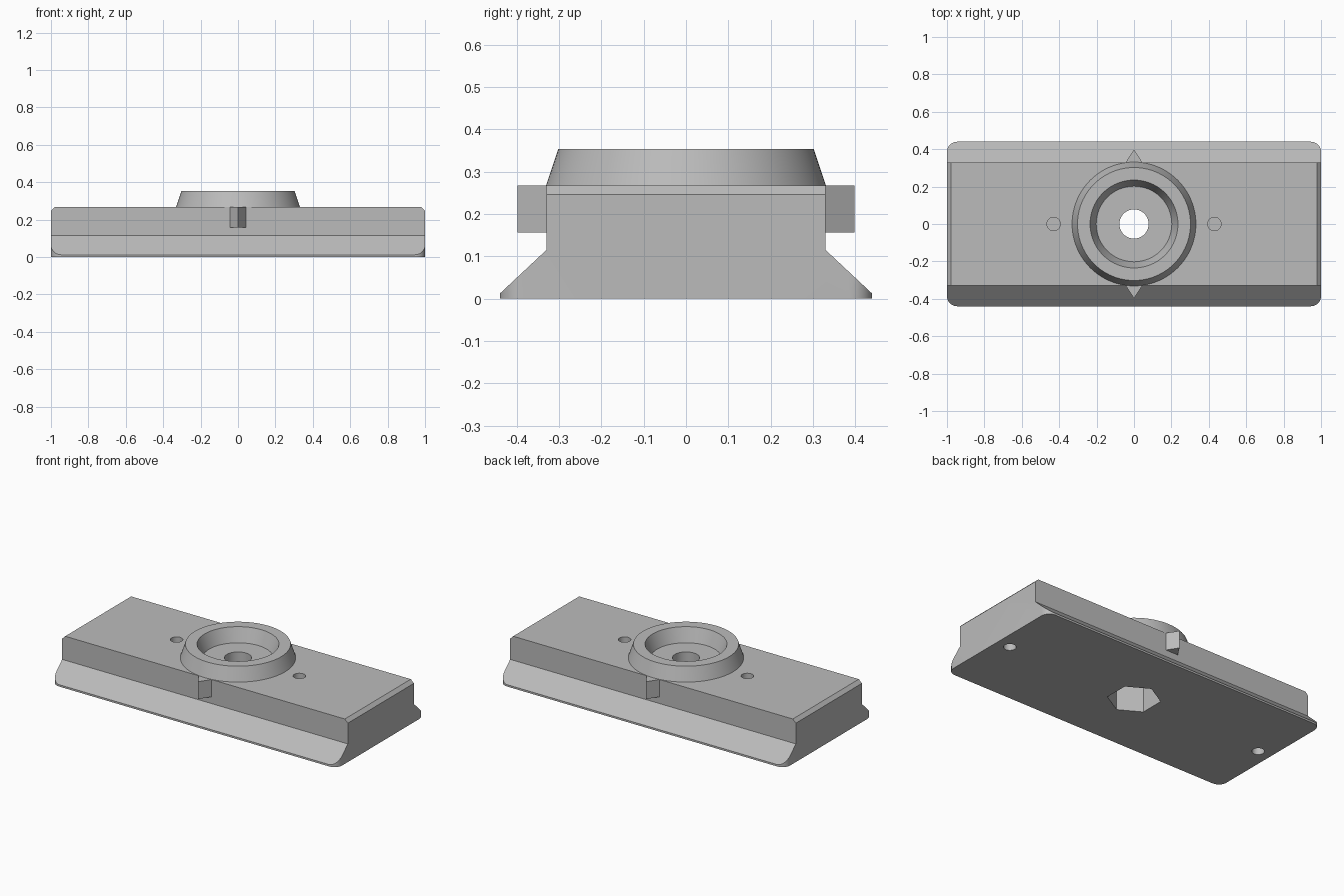
import bpy, bmesh, math

default = bpy.data.objects.get("Cube")
if default:
    bpy.data.objects.remove(default, do_unlink=True)

grey = bpy.data.materials.new("plain grey")
grey.use_nodes = True
COLOUR = (0.5, 0.5, 0.5, 1)
grey.diffuse_color = COLOUR
grey.node_tree.nodes["Principled BSDF"].inputs["Base Color"].default_value = COLOUR

TOP = 0.267        # top of the rail
WAIST = 0.33       # half depth above the flanges
FOOT = 0.44        # half depth at the flanges


def finish(name, bm):
    bmesh.ops.recalc_face_normals(bm, faces=bm.faces)
    mesh = bpy.data.meshes.new(name)
    bm.to_mesh(mesh)
    bm.free()
    mesh.materials.append(grey)
    obj = bpy.data.objects.new(name, mesh)
    bpy.context.collection.objects.link(obj)
    return obj


def prism(name, points, offset):
    """Closed solid made by extruding a flat outline along offset."""
    bm = bmesh.new()
    face = bm.faces.new([bm.verts.new(p) for p in points])
    new = bmesh.ops.extrude_face_region(bm, geom=[face])["geom"]
    verts = [v for v in new if isinstance(v, bmesh.types.BMVert)]
    bmesh.ops.translate(bm, verts=verts, vec=offset)
    return finish(name, bm)


def column(name, x, radius, z0, z1, sides=32, turn=0.0):
    ring = [(x + radius * math.cos(turn + math.tau * i / sides),
             radius * math.sin(turn + math.tau * i / sides), z0) for i in range(sides)]
    return prism(name, ring, (0, 0, z1 - z0))


def select(obj):
    bpy.ops.object.select_all(action='DESELECT')
    obj.select_set(True)
    bpy.context.view_layer.objects.active = obj


def cut(target, tool, operation='DIFFERENCE'):
    select(target)
    mod = target.modifiers.new("cut", 'BOOLEAN')
    mod.operation, mod.object, mod.solver = operation, tool, 'EXACT'
    bpy.ops.object.modifier_apply(modifier=mod.name)
    bpy.data.objects.remove(tool, do_unlink=True)


# Rail: flared cross-section run along x
half = [(FOOT, 0), (FOOT, 0.012), (WAIST, 0.115), (WAIST, TOP)]
section = half + [(-y, z) for y, z in reversed(half)]
rail = prism("rail_body", [(-1, y, z) for y, z in section], (2, 0, 0))

# Chamfer the two top end edges
bm = bmesh.new()
bm.from_mesh(rail.data)
ends = [e for e in bm.edges
        if all(v.co.z > TOP - 0.001 and abs(v.co.x) > 0.99 for v in e.verts)
        and abs(e.verts[0].co.x - e.verts[1].co.x) < 0.01]
bmesh.ops.bevel(bm, geom=ends, offset=0.021, segments=1, affect='EDGES')
bm.to_mesh(rail.data)
bm.free()

# Round the flange corners in plan
R = 0.055
outline = []
for q, (sx, sy) in enumerate([(1, 1), (-1, 1), (-1, -1), (1, -1)]):
    for i in range(9):
        a = (q + i / 8) * math.pi / 2
        outline.append((sx * (1 - R) + R * math.cos(a),
                        sy * (FOOT - R) + R * math.sin(a), -0.1))
cut(rail, prism("corner_cutter", outline, (0, 0, 0.6)), 'INTERSECT')

# Centre bore, hexagonal nut pocket and blind pin holes
cut(rail, column("bore_cutter", 0, 0.078, 0.1, 0.4, 48))
cut(rail, column("nut_cutter", 0, 0.152, -0.1, 0.155, 6, math.pi / 6))
for side in (-1, 1):
    cut(rail, column("top_pin_cutter", side * 0.43, 0.036, TOP - 0.1, 0.4))
    cut(rail, column("bottom_pin_cutter", side * 0.91, 0.036, -0.1, 0.1))

# Raised cup: tapered ring around the bore
bm = bmesh.new()
path = [bm.verts.new((r, 0, z)) for r, z in
        [(0.331, TOP), (0.302, 0.354), (0.235, 0.354), (0.202, TOP)]]
edges = [bm.edges.new(pair) for pair in zip(path, path[1:])]
bmesh.ops.spin(bm, geom=path + edges, cent=(0, 0, 0), axis=(0, 0, 1),
               angle=math.tau, steps=96)
bmesh.ops.remove_doubles(bm, verts=bm.verts, dist=0.0005)
cup = finish("raised_cup", bm)

# Alignment pointers on both long sides
pointers = []
for name, s in (("front_pointer", -1), ("back_pointer", 1)):
    tri = [(-0.044, s * WAIST, 0.157), (0.044, s * WAIST, 0.157), (0, s * 0.398, 0.157)]
    pointers.append(prism(name, tri, (0, 0, TOP - 0.157)))

for obj in [rail, cup]:
    select(obj)
    bpy.ops.object.shade_smooth_by_angle(angle=math.radians(25))
